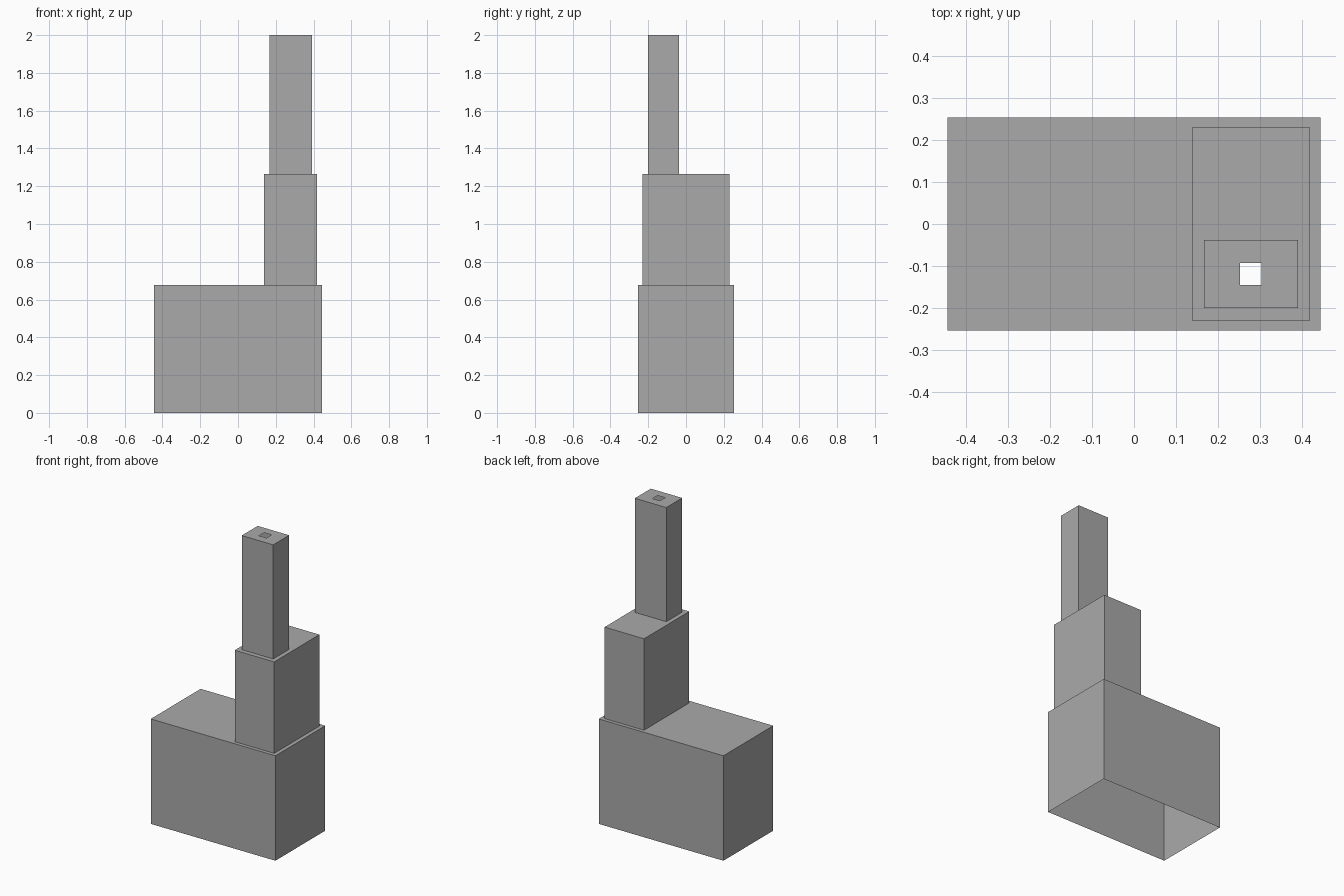
import bpy
import bmesh

if "Cube" in bpy.data.objects:
    bpy.data.objects.remove(bpy.data.objects["Cube"])

grey = bpy.data.materials.new("plain grey")
grey.diffuse_color = (0.4, 0.4, 0.4, 1.0)
grey.use_nodes = True
grey.node_tree.nodes["Principled BSDF"].inputs["Base Color"].default_value = grey.diffuse_color

# Footprints: x min, x max, y min, y max
BASE = (-0.444, 0.444, -0.2535, 0.2535)
MIDDLE = (0.138, 0.419, -0.23, 0.23)
TOWER = (0.167, 0.391, -0.2, -0.038)
OPENING = (0.252, 0.304, -0.145, -0.093)


def hollow_block(name, outer, opening, z0, z1):
    """Open-bottomed block whose roof is a frame around an opening."""
    bm = bmesh.new()
    rings = []
    for (x0, x1, y0, y1), z in ((outer, z0), (outer, z1), (opening, z1)):
        corners = ((x0, y0), (x1, y0), (x1, y1), (x0, y1))
        rings.append([bm.verts.new((x, y, z)) for x, y in corners])
    for low, high in zip(rings, rings[1:]):
        for i in range(4):
            j = (i + 1) % 4
            bm.faces.new((low[i], low[j], high[j], high[i]))
    mesh = bpy.data.meshes.new(name)
    bm.to_mesh(mesh)
    bm.free()
    mesh.materials.append(grey)
    obj = bpy.data.objects.new(name, mesh)
    bpy.context.collection.objects.link(obj)
    return obj


# Each block opens into the one above, forming one continuous hollow shell
hollow_block("base_block", BASE, MIDDLE, 0.0, 0.676)
hollow_block("middle_block", MIDDLE, TOWER, 0.676, 1.265)
hollow_block("chimney_tower", TOWER, OPENING, 1.265, 2.0)
